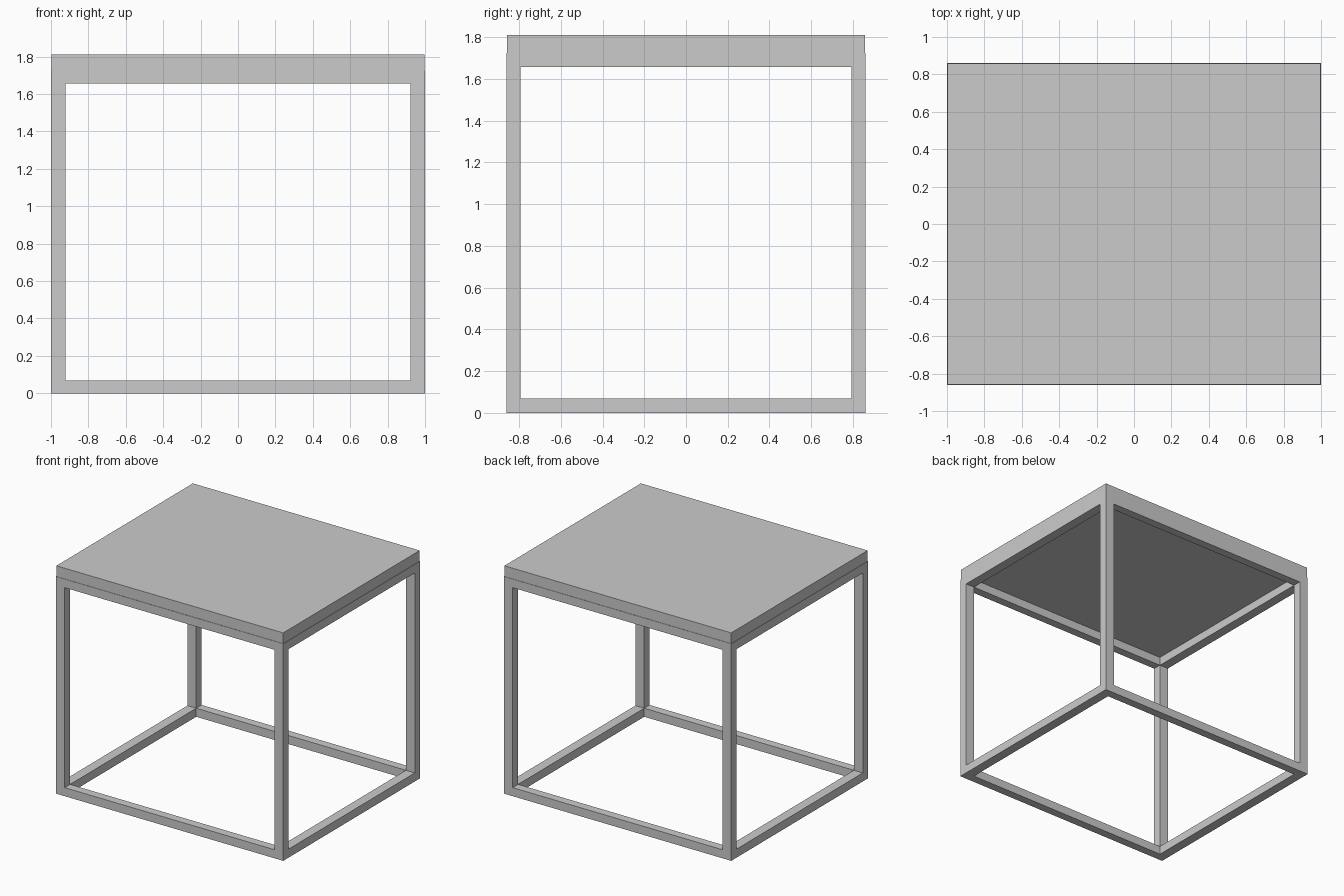
import bpy

if "Cube" in bpy.data.objects:
    bpy.data.objects.remove(bpy.data.objects["Cube"])

W, D, H = 2.0, 1.72, 1.81      # overall size
LX, LY, R = 0.078, 0.068, 0.068  # bar thickness in x, y, z
FRAME_TOP = 1.725


def box(name, size, z_mid):
    bpy.ops.mesh.primitive_cube_add(size=1, location=(0, 0, z_mid))
    ob = bpy.context.object
    ob.name = name
    ob.scale = size
    bpy.ops.object.transform_apply(location=False, rotation=False, scale=True)
    return ob


# Open box frame: legs plus bottom and top rails, opened along all three axes
mid = FRAME_TOP / 2
frame = box("table_frame", (W, D, FRAME_TOP), mid)
ix, iy, iz = W - 2 * LX, D - 2 * LY, FRAME_TOP - 2 * R
openings = {
    "side_opening_cutter": (W + 1, iy, iz),
    "front_opening_cutter": (ix, D + 1, iz),
    "top_opening_cutter": (ix, iy, FRAME_TOP + 1),
}
for name, size in openings.items():
    cutter = box(name, size, mid)
    mod = frame.modifiers.new(name, 'BOOLEAN')
    mod.operation = 'DIFFERENCE'
    mod.solver = 'EXACT'
    mod.object = cutter
    bpy.context.view_layer.objects.active = frame
    bpy.ops.object.modifier_apply(modifier=name)
    bpy.data.objects.remove(cutter)

# Solid slab resting on the frame, a hair inside its edges
box("table_top", (W - 0.006, D - 0.006, H - FRAME_TOP), (H + FRAME_TOP) / 2)
